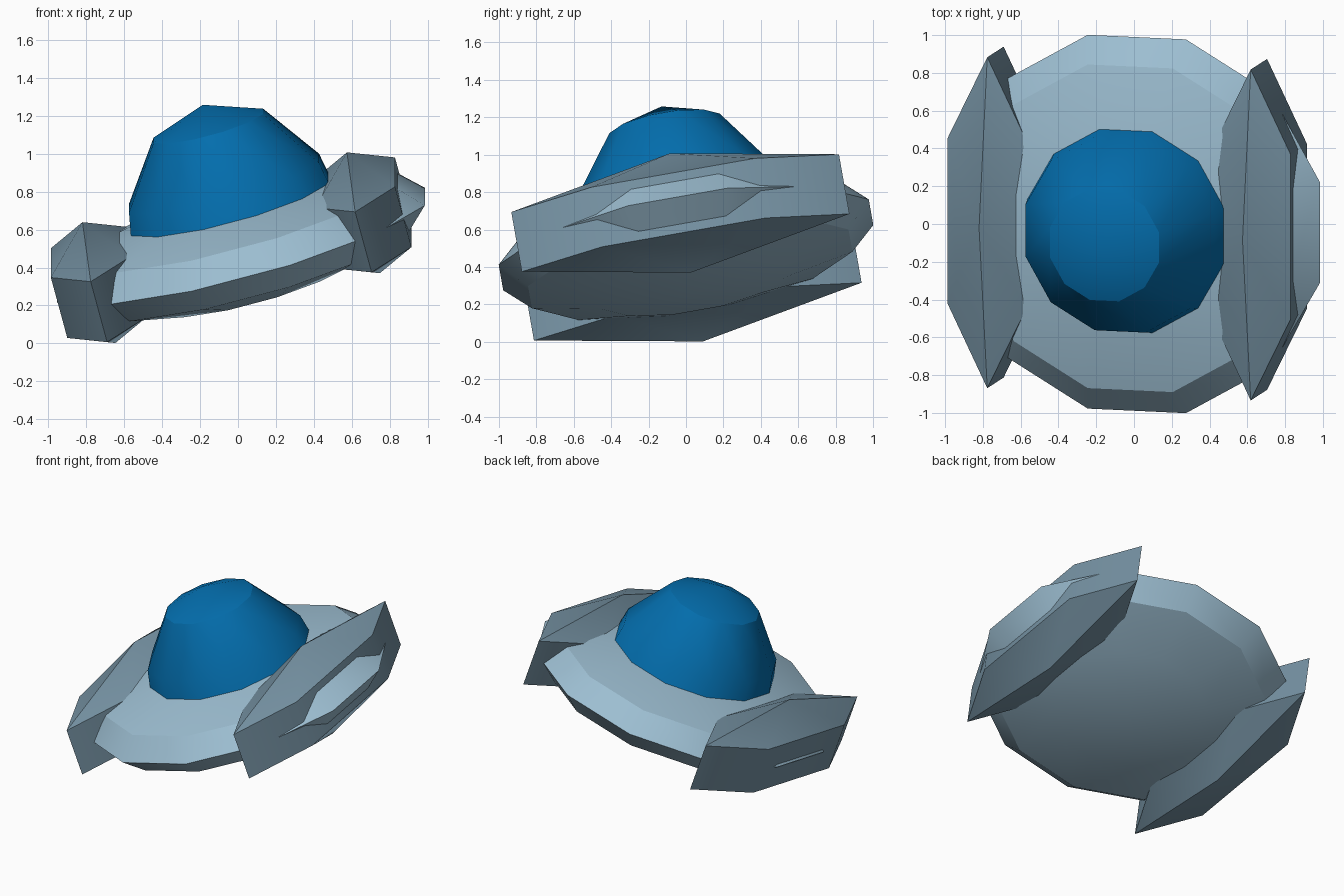
import bpy
import bmesh
from math import radians
from mathutils import Matrix

cube = bpy.data.objects.get("Cube")
if cube:
    bpy.data.objects.remove(cube, do_unlink=True)

# Shared banking tilt of the whole craft, around the middle of the hull
TILT = (Matrix.Translation((0.015, 0, 0.518))
        @ Matrix.Rotation(radians(10), 4, 'X')
        @ Matrix.Rotation(radians(-15), 4, 'Y'))


def material(name, color):
    mat = bpy.data.materials.new(name)
    mat.use_nodes = True
    mat.diffuse_color = (*color, 1)
    mat.node_tree.nodes["Principled BSDF"].inputs["Base Color"].default_value = (*color, 1)
    return mat


def ellipsoid(name, mat, segments, rings, radii, offset, turn=0, half=False):
    """Low-poly stretched sphere, or its upper half, in the tilted frame of the craft."""
    bm = bmesh.new()
    bmesh.ops.create_uvsphere(bm, u_segments=segments, v_segments=rings, radius=1)
    bmesh.ops.recalc_face_normals(bm, faces=bm.faces)
    if half:
        lower = [v for v in bm.verts if v.co.z < -0.01]
        bmesh.ops.delete(bm, geom=lower, context='VERTS')
    bm.transform(Matrix.Translation(offset) @ Matrix.Diagonal((*radii, 1))
                 @ Matrix.Rotation(radians(turn), 4, 'Z'))
    mesh = bpy.data.meshes.new(name)
    bm.to_mesh(mesh)
    bm.free()
    mesh.materials.append(mat)
    obj = bpy.data.objects.new(name, mesh)
    bpy.context.collection.objects.link(obj)
    obj.matrix_world = TILT
    return obj


hull_grey = material("light blue grey", (0.335, 0.515, 0.64))
pod_grey = material("dark blue grey", (0.178, 0.285, 0.363))
dome_blue = material("deep blue", (0.001, 0.155, 0.42))

parts = [
    # Flat saucer hull
    ellipsoid("saucer_hull", hull_grey, 12, 6, (1.04, 1.04, 0.27), (0, 0, 0), 15),
    # Tall half-dome canopy standing inside the hull
    ellipsoid("canopy_dome", dome_blue, 12, 6, (0.62, 0.62, 0.87), (0, 0, -0.092), 15, half=True),
]

# Long pointed pods on both sides, set slightly off the hull's centre
for side, sign in (("left", 1), ("right", -1)):
    parts.append(ellipsoid(side + "_pod", pod_grey, 6, 3, (0.29, 1.027, 0.335),
                           (sign * 0.722 - 0.053, 0, 0)))

# Soft facets with sharp ridges
bpy.ops.object.select_all(action='DESELECT')
for obj in parts:
    obj.select_set(True)
bpy.context.view_layer.objects.active = parts[0]
bpy.ops.object.shade_smooth_by_angle(angle=radians(30))
